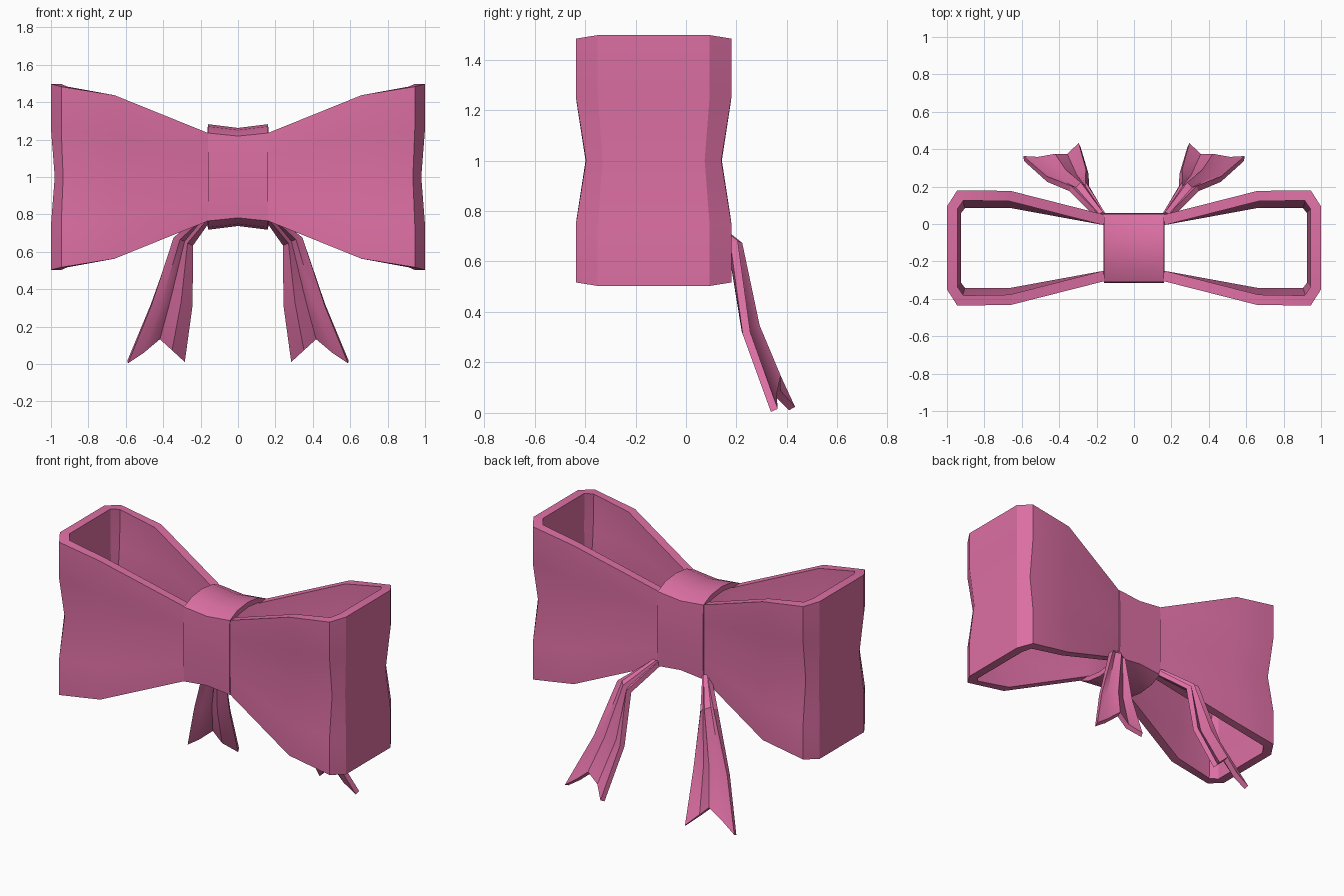
import bpy, bmesh

if "Cube" in bpy.data.objects:
    bpy.data.objects.remove(bpy.data.objects["Cube"])

pink = bpy.data.materials.new("pink_fabric")
pink.diffuse_color = (0.72, 0.16, 0.37, 1)
pink.use_nodes = True
pink.node_tree.nodes["Principled BSDF"].inputs["Base Color"].default_value = pink.diffuse_color


def sheet(name, rows, thickness, offset=-1, closed=False, mirror=False):
    """Skin a grid of points and give it cloth thickness."""
    bm = bmesh.new()
    grid = [[bm.verts.new(p) for p in row] for row in rows]
    n = len(grid)
    for i in range(n if closed else n - 1):
        a, b = grid[i], grid[(i + 1) % n]
        for j in range(len(a) - 1):
            bm.faces.new((a[j], b[j], b[j + 1], a[j + 1]))
    mesh = bpy.data.meshes.new(name)
    bm.to_mesh(mesh)
    bm.free()
    mesh.materials.append(pink)
    ob = bpy.data.objects.new(name, mesh)
    bpy.context.collection.objects.link(ob)
    bpy.ops.object.select_all(action='DESELECT')
    ob.select_set(True)
    bpy.context.view_layer.objects.active = ob
    if mirror:
        ob.modifiers.new("mirror", 'MIRROR')
    solid = ob.modifiers.new("thickness", 'SOLIDIFY')
    solid.thickness = thickness
    solid.offset = offset
    solid.use_even_offset = True
    for mod in list(ob.modifiers):
        bpy.ops.object.modifier_apply(modifier=mod.name)
    bpy.ops.object.shade_smooth_by_angle()
    return ob


CY, CZ = -0.128, 1.0  # centre of the bow

# Bow loops: x, half depth, half height, waist pinch in x and y
side = [(0, 0.165, 0.22, 0, 0), (0.16, 0.178, 0.235, 0, 0),
        (0.66, 0.305, 0.437, 0, 0.035), (0.945, 0.308, 0.483, 0.01, 0.04),
        (1.0, 0.222, 0.497, 0.02, 0.02)]
path = [(s, -1) for s in side] + [(s, 1) for s in reversed(side)]
rows = []
for (x, hy, hz, px, py), sign in path:
    row = []
    for t in (-1, -0.52, 0, 0.52, 1):
        k = 1 if t == 0 else 0
        row.append((x - px * k, CY + sign * (hy - py * k), CZ + t * hz))
    rows.append(row)
sheet("bow_loops", rows, 0.055, mirror=True)

# Knot band around the middle, slightly waisted
quarter = [(0.187, 0.12), (0.182, 0.235), (0.105, 0.27), (0.0, 0.282)]
ring = ([(-y, -z) for y, z in quarter] + [(y, -z) for y, z in quarter[-2::-1]]
        + [(y, z) for y, z in quarter] + [(-y, z) for y, z in quarter[-2::-1]])
rows = [[(x, CY + y, CZ + z * (1 if x else 0.93)) for x in (-0.16, 0, 0.16)]
        for y, z in ring]
sheet("knot", rows, 0.03, closed=True)

# Pleated ribbon tails with a notched end
tail = [
    [(0.15, 0.05, 0.78), (0.16, 0.035, 0.785), (0.175, 0.05, 0.79),
     (0.19, 0.04, 0.79), (0.20, 0.05, 0.79)],
    [(0.25, 0.215, 0.64), (0.265, 0.185, 0.655), (0.285, 0.205, 0.665),
     (0.31, 0.18, 0.675), (0.34, 0.19, 0.68)],
    [(0.25, 0.28, 0.32), (0.305, 0.245, 0.335), (0.365, 0.275, 0.34),
     (0.415, 0.235, 0.33), (0.465, 0.24, 0.315)],
    [(0.29, 0.42, 0.017), (0.355, 0.36, 0.08), (0.42, 0.36, 0.14),
     (0.51, 0.345, 0.065), (0.59, 0.35, 0.01)],
]
sheet("ribbon_tails", tail, 0.03, offset=0, mirror=True)
